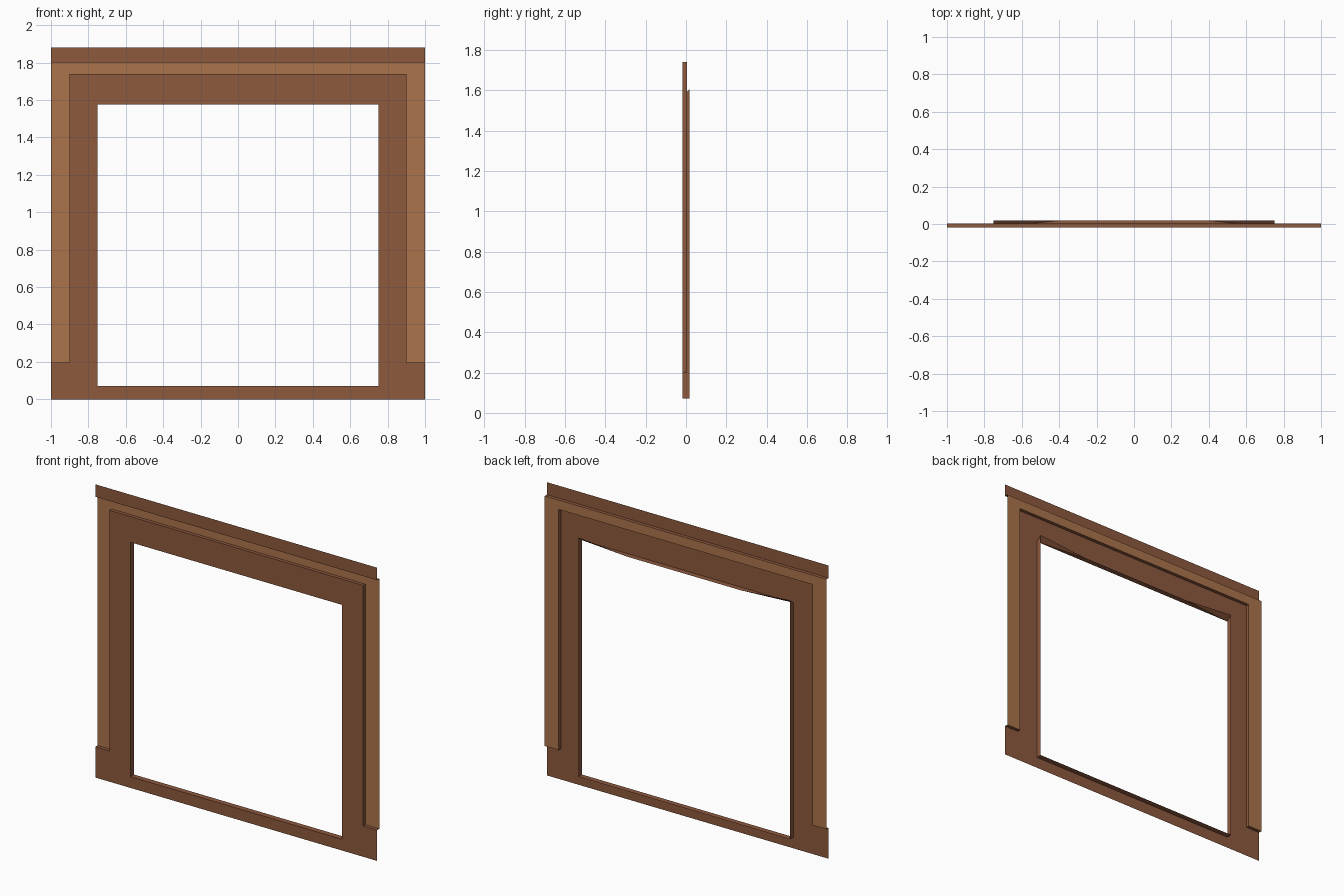
import bpy

if "Cube" in bpy.data.objects:
    bpy.data.objects.remove(bpy.data.objects["Cube"])

# Depths of the three layers (front face, recessed trim, back of the reveal)
FRONT, MID, BACK = -0.018, 0.004, 0.018
# Outline sizes
OUT, TRIM, OPEN = 1.0, 0.9, 0.75
TOP, RAIL, TRIM_TOP, OPEN_TOP, FOOT, SILL = 1.88, 1.80, 1.74, 1.575, 0.197, 0.072


def material(name, rgb):
    m = bpy.data.materials.new(name)
    m.diffuse_color = (*rgb, 1)
    m.use_nodes = True
    m.node_tree.nodes["Principled BSDF"].inputs["Base Color"].default_value = m.diffuse_color
    return m


dark = material("dark_wood", (0.27, 0.10, 0.048))
light = material("light_wood", (0.41, 0.174, 0.07))


def make(name, quads, mat):
    """Build one sheet object from a list of polygons (lists of points)."""
    verts = [p for q in quads for p in q]
    faces, n = [], 0
    for q in quads:
        faces.append(range(n, n + len(q)))
        n += len(q)
    me = bpy.data.meshes.new(name)
    me.from_pydata(verts, [], [list(f) for f in faces])
    me.materials.append(mat)
    ob = bpy.data.objects.new(name, me)
    bpy.context.collection.objects.link(ob)
    return ob


def rect(x0, x1, z0, z1, y):
    return [(x0, y, z0), (x1, y, z0), (x1, y, z1), (x0, y, z1)]


def both(x0, x1, z0, z1, y):
    """A rectangle and its mirror image across x = 0."""
    return [rect(x0, x1, z0, z1, y), rect(-x1, -x0, z0, z1, y)]


def walls(path, y0, y1):
    """Walls joining two depths along an (x, z) path."""
    return [[(a[0], y0, a[1]), (b[0], y0, b[1]), (b[0], y1, b[1]), (a[0], y1, a[1])]
            for a, b in zip(path, path[1:])]


# Front frame around the opening, with wide feet
make("front_frame",
     [rect(-OUT, OUT, 0, SILL, FRONT), rect(-OPEN, OPEN, OPEN_TOP, TRIM_TOP, FRONT)]
     + both(OPEN, OUT, SILL, FOOT, FRONT) + both(OPEN, TRIM, FOOT, TRIM_TOP, FRONT), dark)

# Top rail
make("top_rail", [rect(-OUT, OUT, RAIL, TOP, FRONT)], dark)

# Recessed lighter trim
make("recessed_trim",
     [rect(-OUT, OUT, TRIM_TOP, RAIL, MID)] + both(TRIM, OUT, FOOT, TRIM_TOP, MID), light)

# Step walls between front and trim
make("trim_step",
     walls([(-OUT, FOOT), (-TRIM, FOOT), (-TRIM, TRIM_TOP), (TRIM, TRIM_TOP),
            (TRIM, FOOT), (OUT, FOOT)], FRONT, MID), dark)
make("rail_step", walls([(OUT, RAIL), (-OUT, RAIL)], FRONT, MID), dark)

# Reveal inside the opening; its head rises at the back corners
HEAD, BEND = 1.605, 0.4
reveal = walls([(OPEN, SILL), (-OPEN, SILL)], FRONT, BACK)
reveal.append([(-OPEN, FRONT, OPEN_TOP), (OPEN, FRONT, OPEN_TOP),
               (BEND, BACK, OPEN_TOP), (-BEND, BACK, OPEN_TOP)])
for s in (-1, 1):
    side = [(s * OPEN, FRONT, SILL), (s * OPEN, BACK, SILL),
            (s * OPEN, BACK, HEAD), (s * OPEN, FRONT, OPEN_TOP)]
    corner = [(s * OPEN, FRONT, OPEN_TOP), (s * OPEN, BACK, HEAD), (s * BEND, BACK, OPEN_TOP)]
    reveal += [side[::s], corner[::s]]
make("opening_reveal", reveal, dark)
